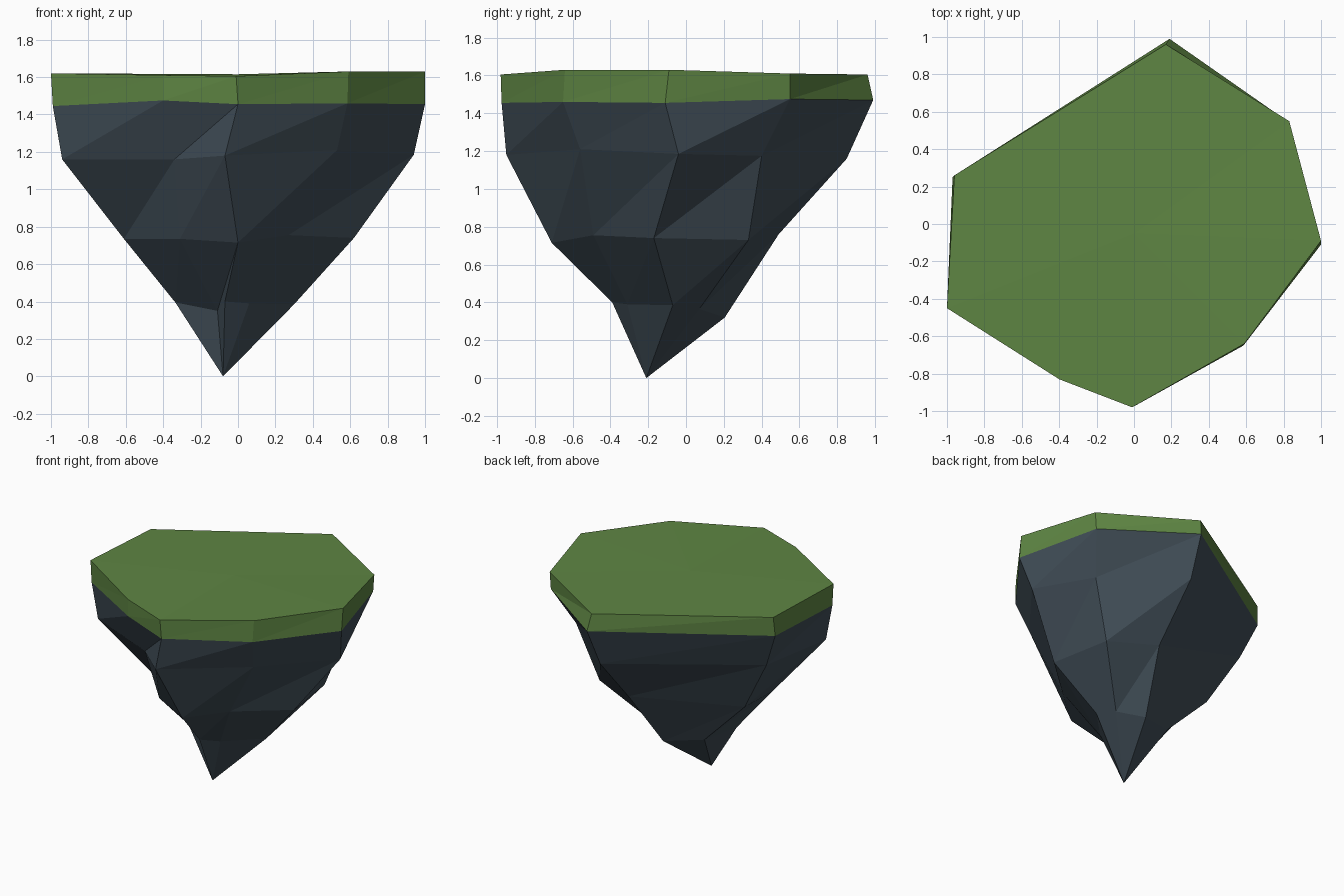
import bpy, bmesh

if "Cube" in bpy.data.objects:
    bpy.data.objects.remove(bpy.data.objects["Cube"])

# Eight-sided rings, counter-clockwise from the right-hand corner
TURF = [(1.00, -.09, 1.63), (.83, .55, 1.61), (.17, .96, 1.605), (-.96, .26, 1.61),
        (-1.0, -.45, 1.62), (-.40, -.83, 1.61), (-.01, -.98, 1.605), (.59, -.64, 1.63)]
RIM = [(1.00, -.11, 1.455), (.82, .55, 1.475), (.19, .99, 1.47), (-.97, .25, 1.46),
       (-.99, -.45, 1.445), (-.40, -.83, 1.475), (0.0, -.975, 1.455), (.585, -.65, 1.46)]
SHOULDER = [(.94, -.04, 1.185), (.70, .40, 1.175), (.17, .85, 1.16), (-.85, .19, 1.17),
            (-.94, -.44, 1.16), (-.34, -.70, 1.16), (-.07, -.95, 1.18), (.53, -.56, 1.21)]
WAIST = [(.62, -.17, .74), (.54, .33, .73), (.17, .49, .76), (-.60, .11, .735),
         (-.61, -.23, .735), (-.31, -.56, .735), (0.0, -.71, .715), (.27, -.49, .755)]
TAPER = [(.30, -.07, .385), (.23, .07, .365), (.06, .205, .32), (-.235, .10, .37),
         (-.335, -.17, .395), (-.11, -.27, .35), (-.07, -.39, .40), (.06, -.31, .39)]


def material(name, rgb):
    m = bpy.data.materials.new(name)
    m.diffuse_color = (*rgb, 1)
    m.use_nodes = True
    m.node_tree.nodes["Principled BSDF"].inputs["Base Color"].default_value = m.diffuse_color
    return m


def loft(name, rings, mat, top=None, tip=None):
    """Skin rings (upper to lower) with triangles; optionally close with a point."""
    bm = bmesh.new()
    rows = [[bm.verts.new(p) for p in ring] for ring in rings]
    n = len(rings[0])
    for up, low in zip(rows, rows[1:]):
        for i in range(n):
            j = (i + 1) % n
            bm.faces.new((low[i], up[j], up[i]))
            bm.faces.new((low[i], low[j], up[j]))
    for point, row in ((top, rows[0]), (tip, rows[-1])):
        if point:
            v = bm.verts.new(point)
            for i in range(n):
                pair = (row[i], row[(i + 1) % n])
                bm.faces.new((*pair, v) if point is top else (*pair[::-1], v))
    mesh = bpy.data.meshes.new(name)
    bm.to_mesh(mesh)
    bm.free()
    mesh.materials.append(mat)
    obj = bpy.data.objects.new(name, mesh)
    bpy.context.collection.objects.link(obj)
    return obj


# Grass slab on top
loft("grass_cap", [TURF, RIM], material("grass green", (.112, .235, .056)),
     top=(0, -.05, 1.615))

# Faceted rock tapering to a point
loft("rock_base", [RIM, SHOULDER, WAIST, TAPER], material("slate grey", (.052, .075, .095)),
     tip=(-.08, -.21, 0))
